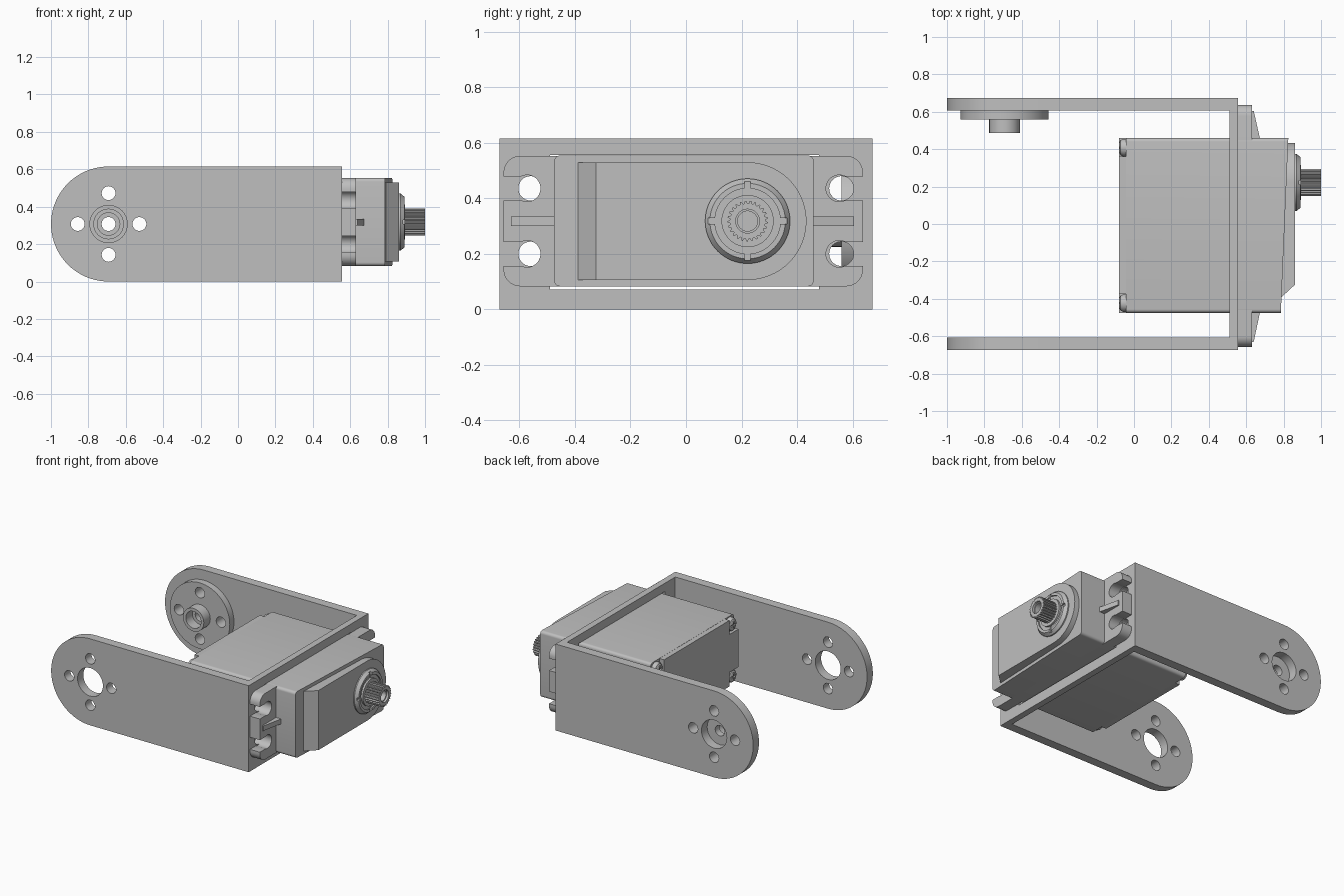
import bpy, bmesh
from math import sin, cos, pi, asin, tau
from mathutils import Matrix, Vector

if "Cube" in bpy.data.objects:
    bpy.data.objects.remove(bpy.data.objects["Cube"])

GREY = (0.52, 0.52, 0.52, 1)
metal = bpy.data.materials.new("plain grey")
metal.use_nodes = True
metal.diffuse_color = GREY
metal.node_tree.nodes["Principled BSDF"].inputs["Base Color"].default_value = GREY

# Axis frames: drawings are (y, z) pushed along x, or (x, z) pushed along y
FRAME = {
    "X": Matrix(((0, 0, 1, 0), (1, 0, 0, 0), (0, 1, 0, 0), (0, 0, 0, 1))),
    "Y": Matrix(((1, 0, 0, 0), (0, 0, -1, 0), (0, 1, 0, 0), (0, 0, 0, 1))),
    "Z": Matrix.Identity(4),
}
MID = 0.3075    # bracket mid height
AXIS_Z = 0.318  # servo mid height


def arc(u, v, r, a=0.0, b=tau, n=32):
    full = abs(b - a) > tau - 0.01
    return [(u + r * cos(a + (b - a) * i / n), v + r * sin(a + (b - a) * i / n))
            for i in range(n if full else n + 1)]


def rect(u0, u1, v0, v1):
    return [(u0, v0), (u1, v0), (u1, v1), (u0, v1)]


def rounded(u0, u1, v0, v1, r):
    corners = ((u1 - r, v1 - r), (u0 + r, v1 - r), (u0 + r, v0 + r), (u1 - r, v0 + r))
    return [p for i, c in enumerate(corners)
            for p in arc(*c, r, i * pi / 2, (i + 1) * pi / 2, 6)]


def finish(obj, matrix):
    """Weld, orient, colour and shade a new part."""
    bm = bmesh.new()
    bm.from_mesh(obj.data)
    bmesh.ops.transform(bm, matrix=matrix, verts=bm.verts)
    bmesh.ops.remove_doubles(bm, verts=bm.verts, dist=1e-5)
    bmesh.ops.recalc_face_normals(bm, faces=bm.faces)
    bm.to_mesh(obj.data)
    bm.free()
    obj.data.materials.clear()
    obj.data.materials.append(metal)
    smooth(obj)
    return obj


def smooth(obj):
    bpy.ops.object.select_all(action="DESELECT")
    obj.select_set(True)
    bpy.context.view_layer.objects.active = obj
    bpy.ops.object.shade_smooth_by_angle(angle=0.5)


def plate(name, axis, low, high, outline, *holes):
    """Extrude a closed outline with holes between two positions on an axis."""
    curve = bpy.data.curves.new(name, "CURVE")
    curve.dimensions = "2D"
    curve.fill_mode = "BOTH"
    curve.extrude = (high - low) / 2
    for loop in (outline, *holes):
        spline = curve.splines.new("POLY")
        spline.points.add(len(loop) - 1)
        for point, (u, v) in zip(spline.points, loop):
            point.co = (u, v, 0, 1)
        spline.use_cyclic_u = True
    obj = bpy.data.objects.new(name, curve)
    bpy.context.collection.objects.link(obj)
    bpy.ops.object.select_all(action="DESELECT")
    obj.select_set(True)
    bpy.context.view_layer.objects.active = obj
    bpy.ops.object.convert(target="MESH")
    obj = bpy.context.view_layer.objects.active
    shift = Vector([(low + high) / 2 if a == axis else 0 for a in "XYZ"])
    return finish(obj, Matrix.Translation(shift) @ FRAME[axis])


def lathe(name, y, z, profile, n=48):
    """Revolve (radius, x) points about a line parallel to x."""
    bm = bmesh.new()
    verts = [bm.verts.new((r, 0, h)) for r, h in profile]
    edges = [bm.edges.new(pair) for pair in zip(verts, verts[1:])]
    bmesh.ops.spin(bm, geom=verts + edges, cent=(0, 0, 0), axis=(0, 0, 1),
                   angle=tau, steps=n, use_merge=True)
    mesh = bpy.data.meshes.new(name)
    bm.to_mesh(mesh)
    bm.free()
    obj = bpy.data.objects.new(name, mesh)
    bpy.context.collection.objects.link(obj)
    return finish(obj, Matrix.Translation((0, y, z)) @ FRAME["X"])


def slice_off(obj, point, normal):
    """Remove everything on the normal's side of a plane and close the cut."""
    bm = bmesh.new()
    bm.from_mesh(obj.data)
    cut = bmesh.ops.bisect_plane(bm, geom=bm.verts[:] + bm.edges[:] + bm.faces[:],
                                 plane_co=point, plane_no=normal, clear_outer=True)
    rim = [e for e in cut["geom_cut"] if isinstance(e, bmesh.types.BMEdge)]
    bmesh.ops.edgeloop_fill(bm, edges=rim)
    bmesh.ops.recalc_face_normals(bm, faces=bm.faces)
    bm.to_mesh(obj.data)
    bm.free()
    smooth(obj)


def carve(obj, cutter):
    mod = obj.modifiers.new("carve", "BOOLEAN")
    mod.object = cutter
    mod.solver = "EXACT"
    bpy.ops.object.select_all(action="DESELECT")
    bpy.context.view_layer.objects.active = obj
    bpy.ops.object.modifier_apply(modifier=mod.name)
    bpy.data.objects.remove(cutter)
    smooth(obj)


def cross(y, z, long, half, x0, x1):
    """Plus-shaped cutter."""
    quarter = [(long, -half), (long, half), (half, half)]
    points = []
    for _ in range(4):
        points += quarter
        quarter = [(-v, u) for u, v in quarter]
    return plate("cross_cutter", "X", x0, x1, [(y + u, z + v) for u, v in points])


# Bracket arms with bolt circle
PIVOT = -0.692
bolts = [arc(PIVOT + 0.165 * cos(i * pi / 2), MID + 0.165 * sin(i * pi / 2), 0.037, n=24)
         for i in range(4)]
arm = [(0.555, 0), (0.555, 2 * MID)] + arc(PIVOT, MID, MID, pi / 2, 3 * pi / 2, 40)
for name, low in (("right_arm", -0.6725), ("left_arm", 0.6075)):
    plate(name, "Y", low, low + 0.065, arm, arc(PIVOT, MID, 0.1), *bolts)

# Bracket web with servo window and screw holes
screw_holes = [arc(s * 0.56, AXIS_Z + t * 0.118, 0.044) for s in (-1, 1) for t in (-1, 1)]
plate("bracket_web", "X", 0.51, 0.555, rect(-0.6075, 0.6075, 0, 2 * MID),
      rect(-0.49, 0.48, 0.072, 0.556), *screw_holes)

# Idler horn on the left arm
plate("horn_disc", "Y", 0.56, 0.6075, arc(PIVOT, MID, 0.235, n=64),
      arc(PIVOT, MID, 0.037), *bolts)
plate("horn_hub", "Y", 0.487, 0.56, arc(PIVOT, MID, 0.082), arc(PIVOT, MID, 0.06))

# Servo mounting flange: one quarter outline mirrored four ways
hw, hh, hole_r, slot = 0.6475, 0.235, 0.048, 0.043
a = asin(slot / hole_r)
quarter = [(hw, 0.118 - slot)] + arc(0.5625, 0.118, hole_r, -a, a - tau, 24)
quarter += [(hw, 0.118 + slot)] + arc(hw - 0.06, hh - 0.06, 0.06, 0, pi / 2, 8)
half = quarter + [(-u, v) for u, v in reversed(quarter)]
outline = half + [(u, -v) for u, v in reversed(half)]
plate("mounting_flange", "X", 0.555, 0.632, [(u - 0.01, v + AXIS_Z) for u, v in outline])

# Flange stiffening ribs
for name, inner, outer in (("left_rib", 0.45, 0.605), ("right_rib", -0.465, -0.63)):
    plate(name, "Z", 0.3, 0.335, [(0.62, inner), (0.675, inner), (0.64, outer), (0.62, outer)])

# Servo case with slanted front
case = plate("servo_case", "X", -0.044, 0.9, rounded(-0.475, 0.46, 0.083, 0.554, 0.02))
slice_off(case, (0.785, -0.475, 0), (0.935, -0.04, 0))

# Rear cover with notched corners for the screws
CY, CZ = -0.0075, AXIS_Z
w, h, notch = 0.4675, 0.235, 0.1
corner = [(w, h - notch), (w - notch, h - notch), (w - notch, h)]
top = corner + [(-u, v) for u, v in reversed(corner)]
cover = top + [(u, -v) for u, v in reversed(top)]
plate("rear_cover", "X", -0.08, -0.044, [(u + CY, v + CZ) for u, v in cover])

# Domed case screws
for s in (-1, 1):
    for t in (-1, 1):
        y, z = CY + s * (w - 0.052), CZ + t * (h - 0.052)
        screw = lathe("case_screw", y, z, [(0, -0.03), (0.047, -0.03), (0.047, -0.058),
                                           (0.04, -0.072), (0.025, -0.08), (0, -0.082)], 32)
        carve(screw, cross(y, z, 0.028, 0.006, -0.1, -0.068))

# Gear cap: rounded at the shaft end, chamfered at the other
SY = 0.222
cap = plate("gear_cap", "X", 0.74, 0.86,
            [(-0.39, 0.106), *arc(SY, AXIS_Z, 0.212, -pi / 2, pi / 2, 40), (-0.39, 0.53)])
slice_off(cap, (0.86, -0.325, 0), (0.065, -0.07, 0))

# Output boss with four notches
boss = lathe("output_boss", SY, AXIS_Z,
             [(0, 0.84), (0.153, 0.84), (0.153, 0.868), (0.136, 0.89), (0.118, 0.89),
              (0.118, 0.88), (0.092, 0.88), (0.092, 0.89), (0, 0.89)], 64)
carve(boss, cross(SY, AXIS_Z, 0.142, 0.011, 0.875, 0.95))
lathe("boss_core", SY, AXIS_Z, [(0, 0.85), (0.094, 0.85), (0.094, 0.893), (0, 0.893)])

# Splined output shaft
TEETH = 25
spline = []
for i in range(TEETH):
    for k, r in ((0, 0.064), (0.3, 0.064), (0.5, 0.073), (0.8, 0.073)):
        angle = tau * (i + k) / TEETH
        spline.append((SY + r * cos(angle), AXIS_Z + r * sin(angle)))
plate("output_shaft", "X", 0.88, 1.0, spline, arc(SY, AXIS_Z, 0.043))
plate("shaft_step", "X", 0.88, 0.985, arc(SY, AXIS_Z, 0.045), arc(SY, AXIS_Z, 0.036))
